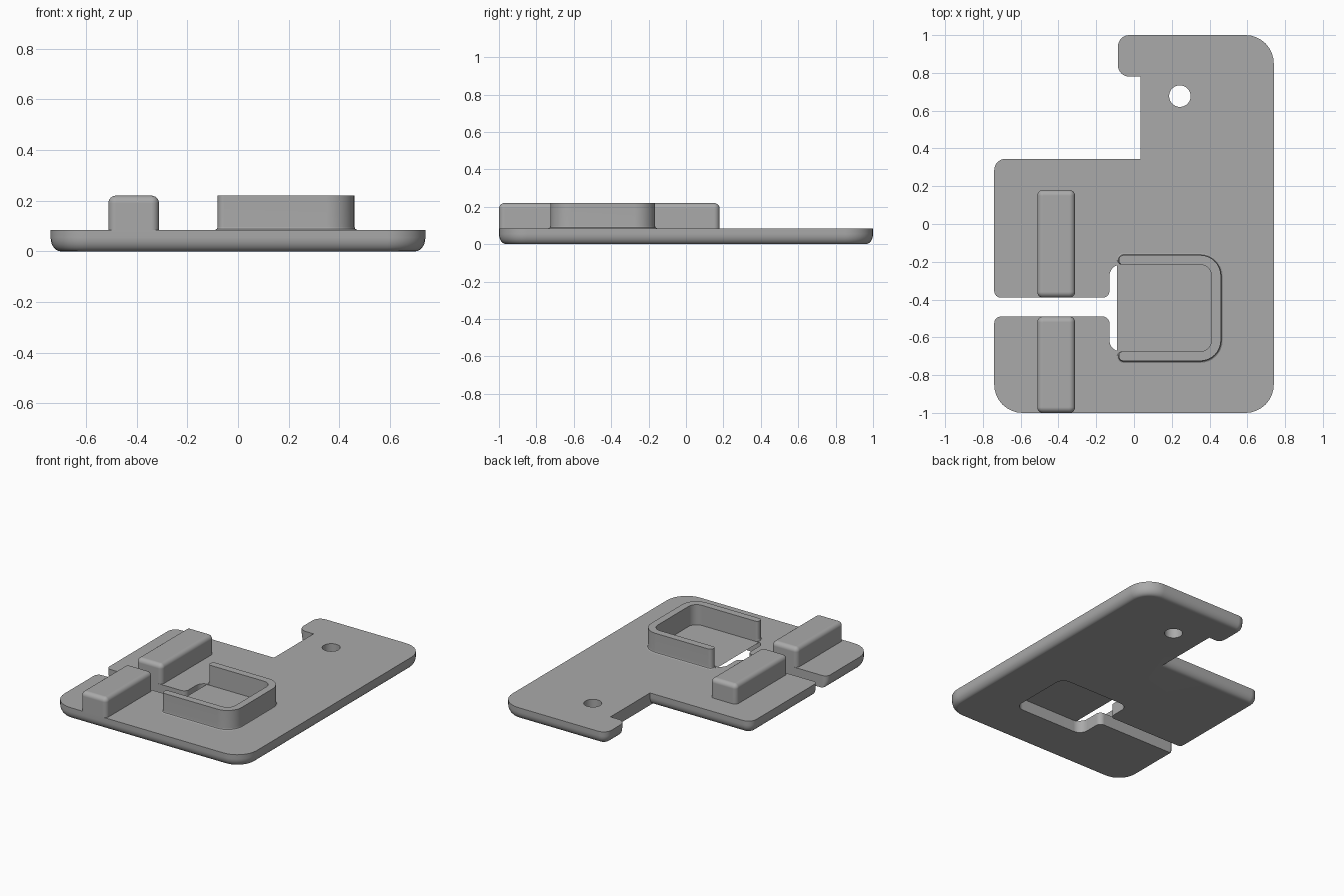
import bpy, bmesh, math
from mathutils import Vector

cube = bpy.data.objects.get("Cube")
if cube:
    bpy.data.objects.remove(cube, do_unlink=True)

TOP, HIGH = 0.085, 0.22   # plate top, raised part top

grey = bpy.data.materials.new("plain grey")
grey.use_nodes = True
GREY = (0.4, 0.4, 0.4, 1)
grey.diffuse_color = GREY
grey.node_tree.nodes["Principled BSDF"].inputs["Base Color"].default_value = GREY


def rounded(corners, inset=0.0, steps=8):
    """Counter-clockwise outline from (x, y, radius, inset flag of next edge)."""
    pts, n = [], len(corners)
    for i, (x, y, r, flag) in enumerate(corners):
        p = Vector((x, y))
        prev, nxt = corners[i - 1], corners[(i + 1) % n]
        a = (p - Vector(prev[:2])).normalized()
        b = (Vector(nxt[:2]) - p).normalized()
        turn = a.x * b.y - a.y * b.x
        # shift the corner with both of its right-angled edges
        p = p - a * inset * flag * turn + b * inset * prev[3] * turn
        if r == 0:
            pts.append(p)
            continue
        r = max(r - inset * max(flag, prev[3]) * turn, 0.004)
        for k in range(steps + 1):
            t = k / steps * math.pi / 2
            pts.append(p + r * ((math.sin(t) - 1) * a + (1 - math.cos(t)) * b))
    return pts


def loft(name, rings):
    """Closed solid from a stack of (outline, z) rings."""
    bm = bmesh.new()
    loops = [[bm.verts.new((p.x, p.y, z)) for p in ring] for ring, z in rings]
    n = len(loops[0])
    for lo, hi in zip(loops, loops[1:]):
        for i in range(n):
            j = (i + 1) % n
            bm.faces.new((lo[i], lo[j], hi[j], hi[i]))
    bm.faces.new(loops[0][::-1])
    bm.faces.new(loops[-1])
    return finish(name, bm)


def finish(name, bm):
    bmesh.ops.recalc_face_normals(bm, faces=bm.faces)
    mesh = bpy.data.meshes.new(name)
    bm.to_mesh(mesh)
    bm.free()
    mesh.materials.append(grey)
    obj = bpy.data.objects.new(name, mesh)
    bpy.context.collection.objects.link(obj)
    return obj


def smooth(obj):
    bpy.ops.object.select_all(action="DESELECT")
    obj.select_set(True)
    bpy.context.view_layer.objects.active = obj
    bpy.ops.object.shade_smooth_by_angle(angle=math.radians(35))
    mod = obj.modifiers.new("flat caps", "WEIGHTED_NORMAL")
    mod.keep_sharp = True


# Base plate: rounded lower rim outside, straight walls in the slot and window
plate_corners = [
    (-0.74, -1, 0.15, 1), (0.74, -1, 0.15, 1), (0.74, 1, 0.15, 1),
    (-0.085, 1, 0.06, 1), (-0.085, 0.78, 0.06, 0), (0.035, 0.78, 0, 0),
    (0.035, 0.345, 0, 1), (-0.74, 0.345, 0.06, 1), (-0.74, -0.39, 0.035, 0),
    (-0.13, -0.39, 0.035, 0), (-0.13, -0.215, 0.06, 0), (0.41, -0.215, 0.06, 0),
    (0.41, -0.675, 0.06, 0), (-0.13, -0.675, 0.06, 0), (-0.13, -0.49, 0.035, 0),
    (-0.74, -0.49, 0.035, 1),
]
rings = []
for k in range(7):
    t = k / 6 * math.pi / 2
    rings.append((rounded(plate_corners, 0.04 * (1 - math.sin(t))), 0.055 * (1 - math.cos(t))))
rings.append((rounded(plate_corners), TOP))
plate = loft("base_plate", rings)

# Screw hole through the back of the plate
bm = bmesh.new()
bmesh.ops.create_cone(bm, cap_ends=True, segments=40, radius1=0.057, radius2=0.057, depth=1)
bmesh.ops.translate(bm, verts=bm.verts, vec=(0.243, 0.677, 0))
cutter = finish("hole_cutter", bm)
cutter.hide_render = True
cut = plate.modifiers.new("hole", "BOOLEAN")
cut.object, cut.operation, cut.solver = cutter, "DIFFERENCE", "EXACT"
bpy.context.view_layer.objects.active = plate
bpy.ops.object.modifier_apply(modifier="hole")
bpy.data.objects.remove(cutter, do_unlink=True)
smooth(plate)

# Collar: C-shaped wall around the window with a small flare at its foot
collar_corners = [
    (-0.08, -0.725, 0.025, 1), (0.46, -0.725, 0.11, 1), (0.46, -0.165, 0.11, 1),
    (-0.08, -0.165, 0.025, 1), (-0.08, -0.215, 0.02, 0), (0.41, -0.215, 0.06, 0),
    (0.41, -0.675, 0.06, 0), (-0.08, -0.675, 0.02, 1),
]
collar_rings = [(rounded(collar_corners, d), z) for d, z in
                ((-0.01, TOP - 0.005), (-0.01, TOP), (-0.003, TOP + 0.004), (0, TOP + 0.012), (0, HIGH))]
smooth(loft("window_collar", collar_rings))

# Two rounded rails on the left-hand strip
for name, y0, y1 in (("front_rail", -1, -0.49), ("back_rail", -0.39, 0.18)):
    square = [(-0.512, y0, 0.03, 1), (-0.312, y0, 0.03, 1), (-0.312, y1, 0.03, 1), (-0.512, y1, 0.03, 1)]
    stack = [(rounded(square), TOP - 0.02)]
    for k in range(7):
        t = k / 6 * math.pi / 2
        stack.append((rounded(square, 0.03 * (1 - math.cos(t))), HIGH - 0.03 * (1 - math.sin(t))))
    smooth(loft(name, stack))
